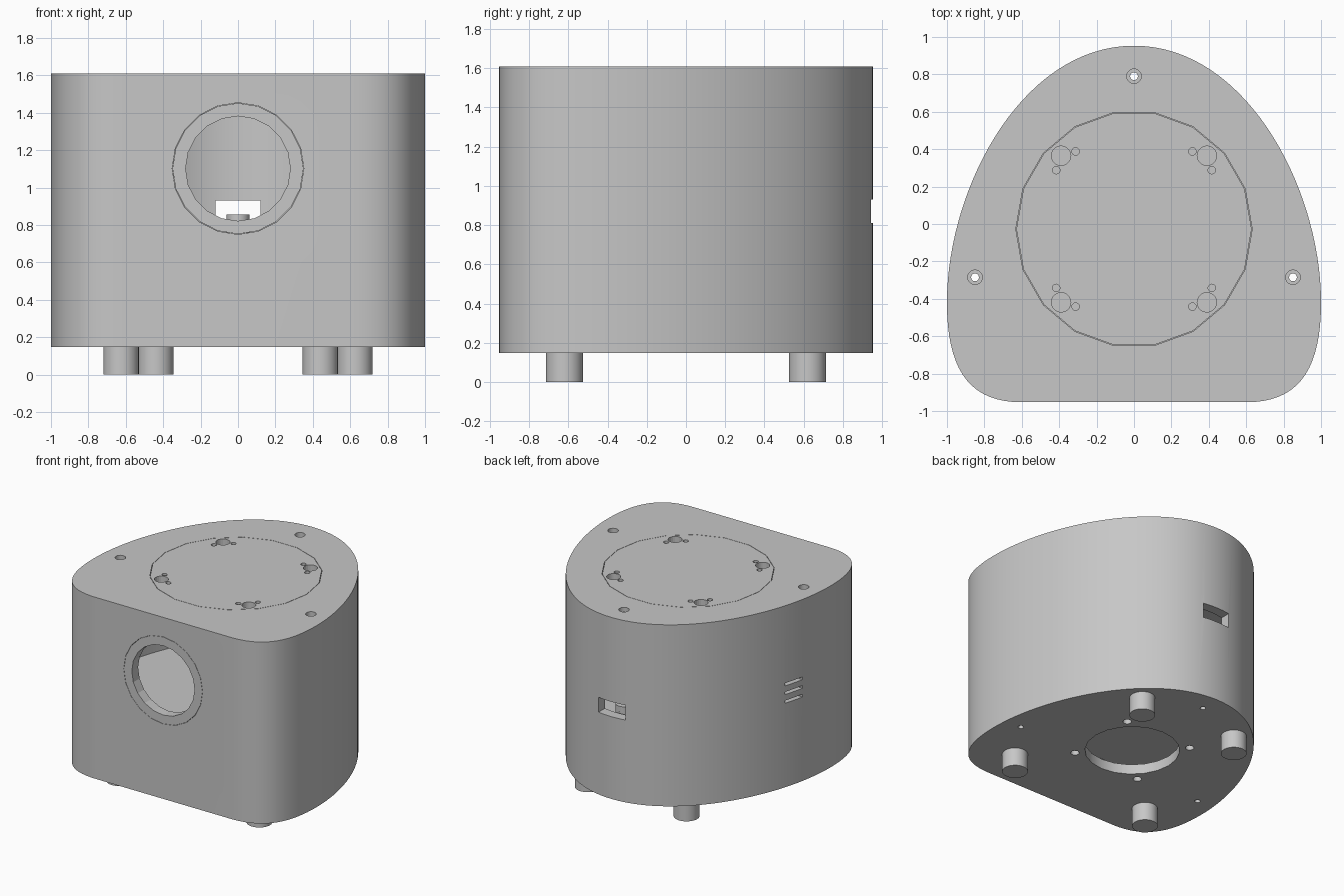
import bpy, bmesh
from math import pi
from mathutils import Vector, Matrix
from mathutils.geometry import interpolate_bezier

if "Cube" in bpy.data.objects:
    bpy.data.objects.remove(bpy.data.objects["Cube"])

grey = bpy.data.materials.new("light grey")
grey.use_nodes = True
grey.diffuse_color = (0.57, 0.57, 0.57, 1)
grey.node_tree.nodes["Principled BSDF"].inputs["Base Color"].default_value = grey.diffuse_color

WALL = 0.08
BASE, TOP = 0.147, 1.61
SHELF_LOW, SHELF_TOP = 0.61, 0.7


def make(name, bm):
    bmesh.ops.recalc_face_normals(bm, faces=bm.faces[:])
    mesh = bpy.data.meshes.new(name)
    bm.to_mesh(mesh)
    bm.free()
    mesh.materials.append(grey)
    obj = bpy.data.objects.new(name, mesh)
    bpy.context.collection.objects.link(obj)
    return obj


def cylinder(name, x, y, z0, z1, r, sides=24):
    bm = bmesh.new()
    bmesh.ops.create_cone(bm, cap_ends=True, segments=sides, radius1=r, radius2=r, depth=z1 - z0,
                          matrix=Matrix.Translation((x, y, (z0 + z1) / 2)) @ Matrix.Rotation(pi / 2, 4, "Z"))
    return make(name, bm)


def front_cylinder(name, z, y0, y1, r, sides):
    bm = bmesh.new()
    bmesh.ops.create_cone(bm, cap_ends=True, segments=sides, radius1=r, radius2=r, depth=y1 - y0,
                          matrix=Matrix.Translation((0, (y0 + y1) / 2, z)) @ Matrix.Rotation(pi / 2, 4, "X"))
    return make(name, bm)


def box(name, centre, size):
    bm = bmesh.new()
    bmesh.ops.create_cube(bm, size=1, matrix=Matrix.Translation(centre) @ Matrix.Diagonal((*size, 1)))
    return make(name, bm)


def prism(name, points, z0, z1):
    bm = bmesh.new()
    face = bm.faces.new([bm.verts.new((p.x, p.y, z0)) for p in points])
    top = bmesh.ops.extrude_face_region(bm, geom=[face])["geom"]
    bmesh.ops.translate(bm, vec=(0, 0, z1 - z0), verts=[v for v in top if isinstance(v, bmesh.types.BMVert)])
    return make(name, bm)


def combine(target, tool, operation="DIFFERENCE"):
    tool.hide_render = True
    mod = target.modifiers.new("cut", "BOOLEAN")
    mod.operation, mod.solver, mod.object = operation, "EXACT", tool
    bpy.context.view_layer.objects.active = target
    bpy.ops.object.modifier_apply(modifier=mod.name)
    bpy.data.objects.remove(tool)


# Rounded, egg-like outline with a flat front
def bezier(*pts, n):
    return interpolate_bezier(*[Vector((x, y, 0)) for x, y in pts], n)


half = bezier((0, 0.953), (0.6, 0.953), (1, 0.19), (1, -0.42), n=32)
half += bezier((1, -0.42), (1, -0.78), (0.88, -0.953), (0.6, -0.953), n=18)[1:]
outline = half + [Vector((-p.x, p.y, 0)) for p in reversed(half[1:])]
count = len(outline)
inner = []
for i, p in enumerate(outline):
    t = (outline[(i + 1) % count] - outline[i - 1]).normalized()
    inner.append(p + Vector((t.y, -t.x, 0)) * WALL)

# Body with two chambers separated by a shelf
body = prism("body_shell", outline, BASE, TOP)
combine(body, prism("lower_cavity", inner, BASE + WALL, SHELF_LOW))
combine(body, prism("upper_cavity", inner, SHELF_TOP, TOP - WALL))

# Screw bosses: two full-height at the sides, a short one behind the port
screws = [(-0.85, -0.285), (0.85, -0.285), (0, 0.79)]
for x, y in screws[:2]:
    boss = cylinder("side_boss", x, y, SHELF_TOP - 0.03, TOP - 0.03, 0.12, 32)
    combine(boss, prism("boss_trim", outline, BASE, TOP), "INTERSECT")
    combine(body, boss, "UNION")
combine(body, cylinder("rear_boss", *screws[2], SHELF_TOP - 0.03, 0.855, 0.062), "UNION")

# Openings for the lid disc, front ring and base
DISC_Y, RING_Z = -0.027, 1.102
combine(body, cylinder("lid_cut", 0, DISC_Y, TOP - 0.2, TOP + 0.1, 0.632, 18))
combine(body, front_cylinder("front_cut", RING_Z, -1.05, -0.8, 0.352, 20))
combine(body, cylinder("base_cut", 0, -0.02, 0, 0.4, 0.35, 20))
for sx in (-1, 1):
    for sy in (-1, 1):
        combine(body, cylinder("mount_cut", sx * 0.3, sy * 0.3 - 0.02, 0, 0.4, 0.032, 16))

# Rear port and three side vents
combine(body, box("port_cut", (0, 0.98, 0.87), (0.24, 0.26, 0.12)))
for z in (0.835, 0.905, 0.975):
    combine(body, box("vent_cut", (-0.92, -0.02, z), (0.26, 0.165, 0.022)))

# Screw holes through everything
for x, y in screws:
    combine(body, cylinder("screw_cut", x, y, 0, 2, 0.021, 16))
    combine(body, cylinder("counterbore_cut", x, y, TOP - 0.035, TOP + 0.1, 0.039, 20))

# Flush lid disc with four groups of holes
disc = cylinder("lid_disc", 0, DISC_Y, TOP - WALL, TOP, 0.629, 18)
for sx in (-1, 1):
    for sy in (-1, 1):
        for dx, dy, r in ((0.39, 0.392, 0.052), (0.312, 0.415, 0.02), (0.416, 0.315, 0.02)):
            combine(disc, cylinder("hole_cut", sx * dx, DISC_Y + sy * dy, 1, 2, r, 20))

# Flush ring around the front opening
ring = front_cylinder("front_ring", RING_Z, -0.953, -0.953 + WALL, 0.35, 20)
combine(ring, front_cylinder("ring_cut", RING_Z, -1.1, -0.7, 0.28, 20))

# Feet
feet = [cylinder("foot", sx * x, y, 0, BASE, 0.095, 32)
        for sx in (-1, 1) for x, y in ((0.625, -0.62), (0.44, 0.62))]

# Smooth curved walls, keep flat caps sharp
bpy.ops.object.select_all(action="DESELECT")
for obj in [body] + feet:
    obj.select_set(True)
bpy.context.view_layer.objects.active = body
bpy.ops.object.shade_smooth_by_angle(angle=pi / 6)
